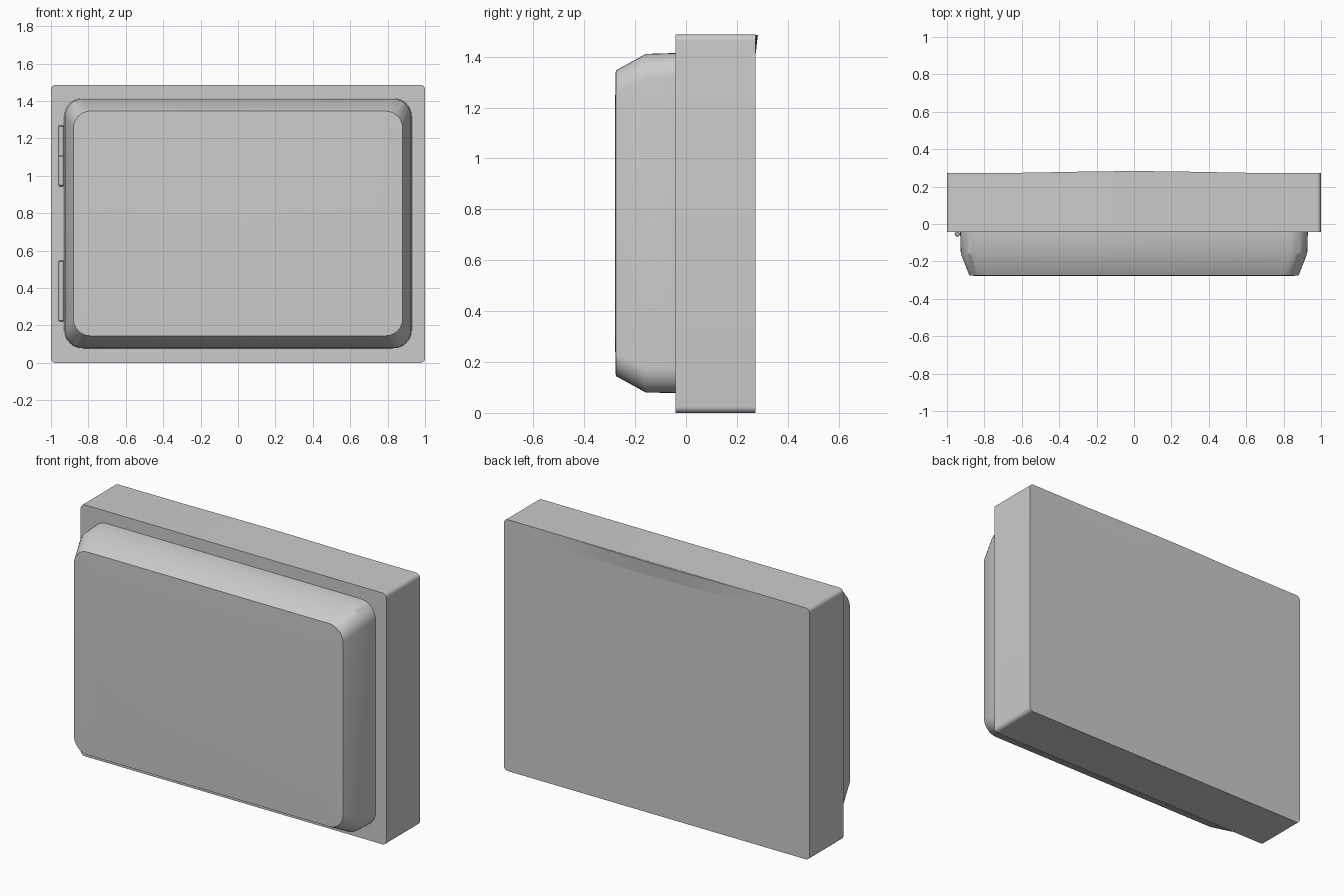
import bpy, bmesh, math

if "Cube" in bpy.data.objects:
    bpy.data.objects.remove(bpy.data.objects["Cube"])


def finish(name, bm, smooth=True):
    bmesh.ops.recalc_face_normals(bm, faces=bm.faces)
    me = bpy.data.meshes.new(name)
    bm.to_mesh(me)
    bm.free()
    ob = bpy.data.objects.new(name, me)
    bpy.context.collection.objects.link(ob)
    if smooth:
        bpy.ops.object.select_all(action='DESELECT')
        ob.select_set(True)
        bpy.context.view_layer.objects.active = ob
        bpy.ops.object.shade_smooth_by_angle(angle=math.radians(30))
    return ob


def rounded_rect(hw, z0, z1, r, y, steps=8):
    pts = []
    centres = [(hw - r, z1 - r), (r - hw, z1 - r), (r - hw, z0 + r), (hw - r, z0 + r)]
    for q, (cx, cz) in enumerate(centres):
        for i in range(steps + 1):
            a = math.pi / 2 * (q + i / steps)
            pts.append((cx + r * math.cos(a), y, cz + r * math.sin(a)))
    return pts


def loft(name, sections):
    bm = bmesh.new()
    loops = [[bm.verts.new(p) for p in s] for s in sections]
    n = len(loops[0])
    for a, b in zip(loops, loops[1:]):
        for i in range(n):
            j = (i + 1) % n
            bm.faces.new((a[i], a[j], b[j], b[i]))
    bm.faces.new(loops[0])
    bm.faces.new(loops[-1])
    return finish(name, bm)


# Rear housing
loft("housing", [rounded_rect(1.0, 0, 1.487, 0.025, y) for y in (-0.042, 0.273)])

# Front cover: drafted wall, chamfer and very slightly crowned face
cover = [(0.93, 0.078, 1.415, 0.10, -0.03),
         (0.926, 0.080, 1.411, 0.10, -0.158),
         (0.880, 0.145, 1.346, 0.09, -0.276),
         (0.780, 0.280, 1.210, 0.06, -0.279)]
loft("front_cover", [rounded_rect(*c) for c in cover])

# Shallow swelling along the top of the back panel
bm = bmesh.new()
top, mid, low = [], [], []
for i in range(17):
    x = -0.8 + 0.1 * i
    swell = 0.010 * math.cos(x / 0.8 * math.pi / 2) ** 2
    top.append(bm.verts.new((x, 0.2725 + swell, 1.486)))
    low.append(bm.verts.new((x, 0.2725, 1.40)))
    mid.append(bm.verts.new((x, 0.2725, 1.486)))
for i in range(16):
    bm.faces.new((top[i], top[i + 1], low[i + 1], low[i]))
    bm.faces.new((mid[i], mid[i + 1], top[i + 1], top[i]))
    bm.faces.new((low[i], low[i + 1], mid[i + 1], mid[i]))
bmesh.ops.remove_doubles(bm, verts=bm.verts, dist=1e-5)
finish("back_swelling", bm)


# Hinge barrels on the left edge, two knuckles each
def knuckle(name, z0, z1, round_bottom):
    r, n = 0.014, 16
    bm = bmesh.new()
    profile = [(r, z0), (r, z1 - 0.006), (r * 0.65, z1)]
    if round_bottom:
        profile = [(r * 0.65, z0), (r, z0 + 0.006), (r, z1)]
    rings = [[bm.verts.new((-0.945 + rr * math.cos(2 * math.pi * i / n),
                            -0.054 + rr * math.sin(2 * math.pi * i / n), z))
              for i in range(n)] for rr, z in profile]
    for a, b in zip(rings, rings[1:]):
        for i in range(n):
            j = (i + 1) % n
            bm.faces.new((a[i], a[j], b[j], b[i]))
    bm.faces.new(rings[0])
    bm.faces.new(rings[-1])
    finish(name, bm)


for label, z in (("lower", 0.384), ("upper", 1.107)):
    knuckle(label + "_hinge_bottom", z - 0.163, z - 0.001, True)
    knuckle(label + "_hinge_top", z + 0.001, z + 0.163, False)
